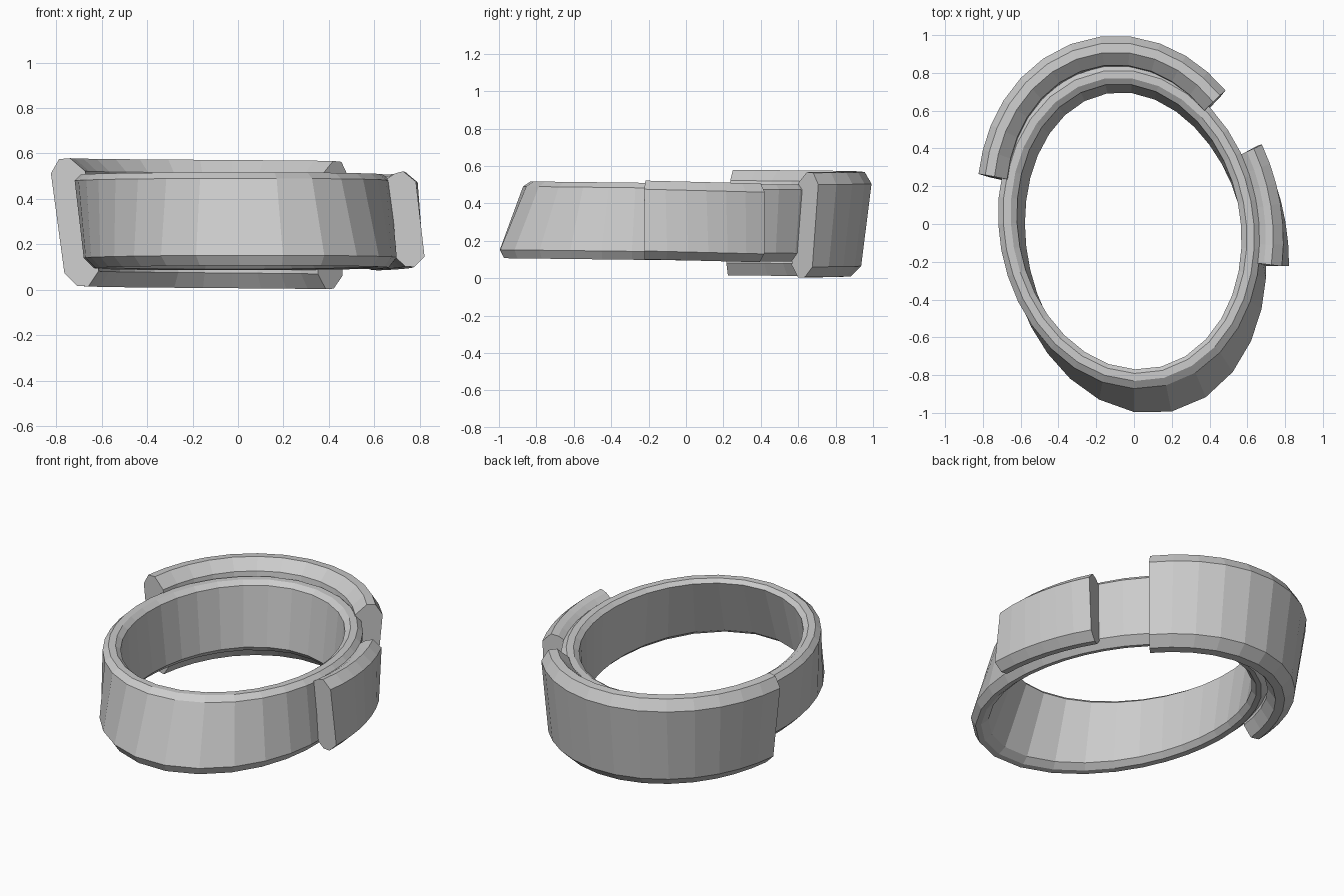
import bpy, bmesh
from math import sin, cos, tan, radians, sqrt
from mathutils import Vector

cube = bpy.data.objects.get("Cube")
if cube:
    bpy.data.objects.remove(cube, do_unlink=True)

grey = bpy.data.materials.new("plain_grey")
grey.use_nodes = True
grey.diffuse_color = (0.6, 0.6, 0.6, 1)
grey.node_tree.nodes["Principled BSDF"].inputs["Base Color"].default_value = (0.6, 0.6, 0.6, 1)

# Slanted oval outline: centre x, centre y, half width, half length, skew
LOW, HIGH = 0.15, 0.48
OVAL_LOW = (0.01, -0.10, 0.69, 0.90, 0.12)
OVAL_HIGH = (-0.025, -0.015, 0.695, 0.857, 0.08)


def wall_point(angle, z, offset):
    """Point on the slanted oval wall at a polar angle, moved along its normal."""
    k = (z - LOW) / (HIGH - LOW)
    cx, cy, a, b, skew = [p + (q - p) * k for p, q in zip(OVAL_LOW, OVAL_HIGH)]

    def to_circle(x, y):
        return Vector((x / a, y / b / cos(skew) + x / a * tan(skew)))

    ray, start = to_circle(cos(angle), sin(angle)), to_circle(-cx, -cy)
    half, square = ray.dot(start), ray.dot(ray)
    r = (-half + sqrt(half * half - square * (start.dot(start) - 1))) / square
    q = start + ray * r
    normal = Vector(((q.x + q.y * tan(skew)) / a, q.y / b / cos(skew))).normalized()
    p = Vector((cos(angle), sin(angle))) * r + normal * offset
    return p.x, p.y, z


def sweep(name, section, start, end, steps, closed=False, sink=0, rise=0, lean=0):
    """Sweep an (offset, height) section around the oval wall."""
    bm = bmesh.new()
    loops = []
    for i in range(steps if closed else steps + 1):
        s = i / steps
        angle = radians(start + (end - start) * s)
        shift = sink * (sin(radians(180) * s) - 1)
        loop = []
        for offset, height in section:
            x, y, z = wall_point(angle, height, offset + shift)
            loop.append(bm.verts.new((x, y, z + rise * s + lean * y)))
        loops.append(loop)
    pairs = list(zip(loops, loops[1:]))
    if closed:
        pairs.append((loops[-1], loops[0]))
    else:
        bm.faces.new(loops[0])
        bm.faces.new(loops[-1])
    n = len(section)
    for p, q in pairs:
        for j in range(n):
            bm.faces.new((p[j], q[j], q[(j + 1) % n], p[(j + 1) % n]))
    bmesh.ops.recalc_face_normals(bm, faces=bm.faces)
    mesh = bpy.data.meshes.new(name)
    bm.to_mesh(mesh)
    bm.free()
    mesh.materials.append(grey)
    obj = bpy.data.objects.new(name, mesh)
    bpy.context.collection.objects.link(obj)
    return obj


# Main oval ring with bevelled rims
sweep("oval_ring",
      [(0, 0.48), (-0.03, 0.507), (-0.07, 0.507), (-0.1, 0.485),
       (-0.1, 0.13), (-0.07, 0.1), (-0.04, 0.095), (0, 0.14)],
      0, 360, 32, closed=True, lean=-0.012)

# Tall outer guard around the back
sweep("back_guard",
      [(0, 0.51), (0.06, 0.567), (0.11, 0.563), (0.155, 0.50),
       (0.155, 0.06), (0.105, 0.005), (0.055, 0.003), (0, 0.07)],
      57.5, 161, 12, sink=0.035, rise=0.012)

# Short outer guard on the left side
sweep("side_guard",
      [(-0.01, 0.48), (0.03, 0.506), (0.07, 0.516), (0.12, 0.47),
       (0.12, 0.14), (0.07, 0.095), (0.03, 0.098), (-0.01, 0.14)],
      -17.5, 33, 6, lean=-0.025)
